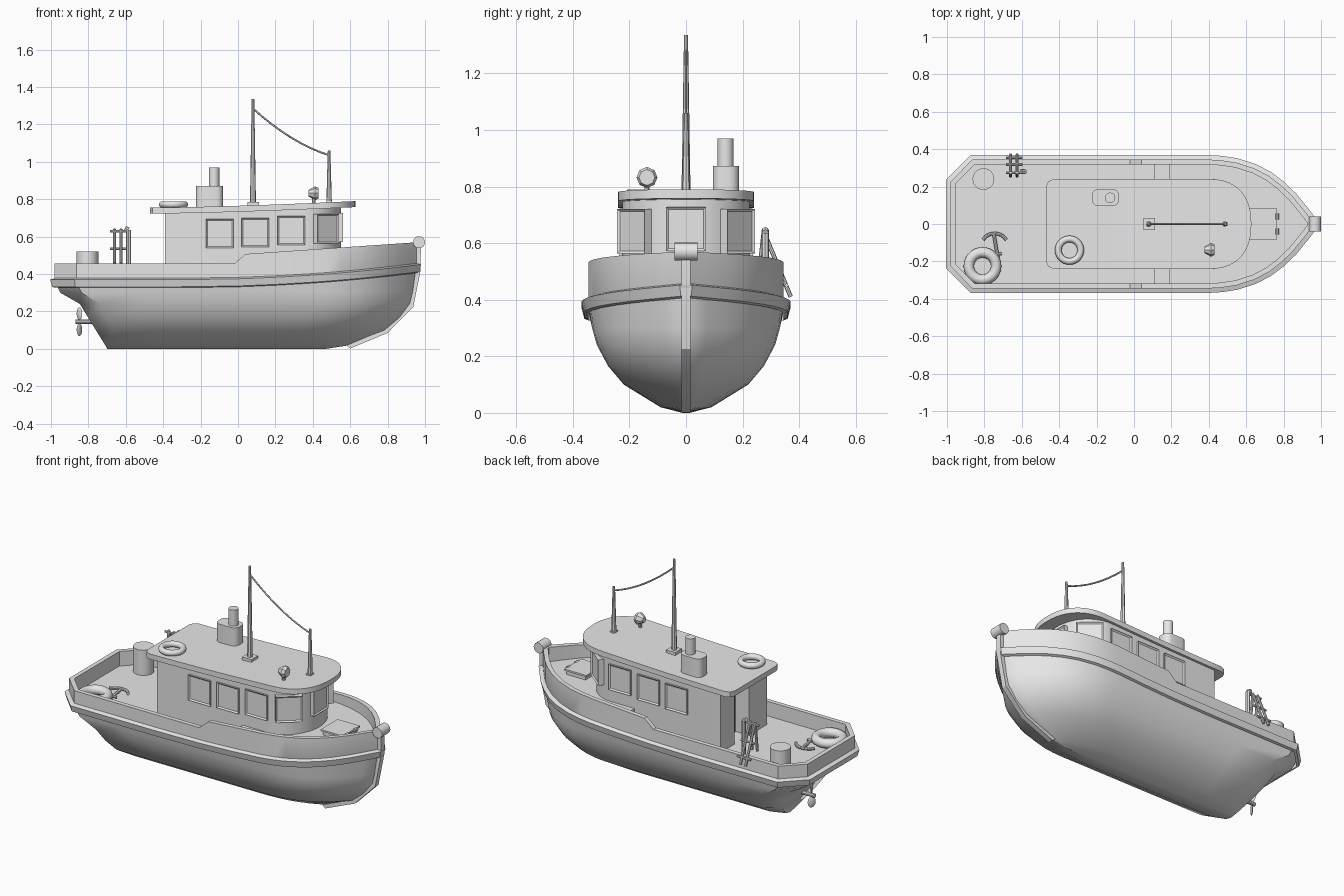
import bpy, bmesh, math
from mathutils import Vector, Matrix

if "Cube" in bpy.data.objects:
    bpy.data.objects.remove(bpy.data.objects["Cube"])

grey = bpy.data.materials.new("plain_grey")
grey.diffuse_color = (0.8, 0.8, 0.8, 1)
grey.use_nodes = True
grey.node_tree.nodes["Principled BSDF"].inputs["Base Color"].default_value = grey.diffuse_color


def make(name, bm, angle=35):
    bmesh.ops.recalc_face_normals(bm, faces=bm.faces)
    me = bpy.data.meshes.new(name)
    bm.to_mesh(me)
    bm.free()
    ob = bpy.data.objects.new(name, me)
    bpy.context.collection.objects.link(ob)
    me.materials.append(grey)
    bpy.ops.object.select_all(action='DESELECT')
    ob.select_set(True)
    bpy.context.view_layer.objects.active = ob
    bpy.ops.object.shade_smooth_by_angle(angle=math.radians(angle))
    return ob


def loft(name, rings, cap="", wrap=False, angle=35):
    """Skin closed rings; cap 'strip' pairs mirrored points, 'ngon' fills flat."""
    bm = bmesh.new()
    vs = [[bm.verts.new(p) for p in r] for r in rings]
    n = len(vs[0])
    pairs = list(zip(vs, vs[1:])) + ([(vs[-1], vs[0])] if wrap else [])
    for a, b in pairs:
        for i in range(n):
            j = (i + 1) % n
            bm.faces.new((a[i], a[j], b[j], b[i]))
    for r in (vs[0], vs[-1]):
        if cap == "strip":
            for i in range(n // 2 - 1):
                bm.faces.new((r[i], r[i + 1], r[n - 2 - i], r[n - 1 - i]))
        elif cap == "ngon":
            bm.faces.new(r)
    return make(name, bm, angle)


def rods(name, segs, n=8):
    """Each segment: start, end, start radius, end radius."""
    bm = bmesh.new()
    for p, q, r1, r2 in segs:
        p, q = Vector(p), Vector(q)
        m = Matrix.Translation((p + q) / 2) @ (q - p).to_track_quat('Z', 'Y').to_matrix().to_4x4()
        bmesh.ops.create_cone(bm, cap_ends=True, segments=n, radius1=r1, radius2=r2,
                              depth=(q - p).length, matrix=m)
    return make(name, bm)


def path(pts, r):
    return [(a, b, r, r) for a, b in zip(pts, pts[1:])]


def box(name, lo, hi, bevel=0):
    bm = bmesh.new()
    size = [b - a for a, b in zip(lo, hi)]
    mid = [(a + b) / 2 for a, b in zip(lo, hi)]
    bmesh.ops.create_cube(bm, size=1, matrix=Matrix.Translation(mid) @ Matrix.Diagonal((*size, 1)))
    if bevel:
        up = [e for e in bm.edges if abs(e.verts[0].co.z - e.verts[1].co.z) > 1e-4]
        bmesh.ops.bevel(bm, geom=up, offset=bevel, segments=4, affect='EDGES', profile=0.5)
    return make(name, bm)


def window(name, c, deg, w, h, depth=0.03):
    bm = bmesh.new()
    m = Matrix.Translation(c) @ Matrix.Rotation(math.radians(deg), 4, 'Z')
    bmesh.ops.create_cube(bm, size=1, matrix=Matrix.Diagonal((depth, w, h, 1)))
    front = [f for f in bm.faces if f.normal.x > 0.9]
    bmesh.ops.inset_individual(bm, faces=front, thickness=0.012, depth=-0.007)
    bm.transform(m)
    return make(name, bm)


def ring_buoy(name, c, big, small, flat=1.0):
    rings = []
    for i in range(28):
        a = i * math.tau / 28
        rings.append([(c[0] + (big + small * math.cos(b)) * math.cos(a),
                       c[1] + (big + small * math.cos(b)) * math.sin(a),
                       c[2] + small * flat * math.sin(b)) for b in [k * math.tau / 10 for k in range(10)]])
    return loft(name, rings, wrap=True, angle=60)


def mirrored(half):
    return [(x, -y) for x, y in half] + [(x, y) for x, y in reversed(half)]


def offset(loop, d):
    out, n = [], len(loop)
    for i in range(n):
        p0, p, p1 = (Vector(loop[k % n]) for k in (i - 1, i, i + 1))
        e0, e1 = (p - p0).normalized(), (p1 - p).normalized()
        n0, n1 = Vector((e0.y, -e0.x)), Vector((e1.y, -e1.x))
        out.append(tuple(p + (n0 + n1) * d / (1 + n0.dot(n1))))
    return out


def sheer(x):
    return 0.362 + 0.078 * max(0, (x + 0.3) / 1.25) ** 2


def rail_top(x):
    if x < -0.01:
        return 0.455
    return 0.507 + 0.063 * (x - 0.04) / 0.92


def lift(loop, z):
    return [(x, y, z(x) if callable(z) else z) for x, y in loop]


# Hull: waterlines (height, half width, stern x, bow x)
T = [0, .06, .2, .35, .496, .527, .62, .71, .75, .79, .84, .88, .915, .946, .975, 1]
F = [.66, 1, 1, 1, 1, 1, 1, 1, .985, .95, .86, .74, .59, .42, .22, .04]


def waterline(w, xs, xb):
    return mirrored([(xs + t * (xb - xs), w * f) for t, f in zip(T, F)])


levels = [(0, .012, -.70, .47), (.02, .09, -.71, .60), (.10, .22, -.76, .79),
          (.165, .275, -.80, .865), (.24, .315, -.845, .92), (.30, .332, -.95, .935)]
sheer_line = waterline(.345, -.98, .955)
loft("hull", [lift(waterline(w, a, b), z) for z, w, a, b in levels] + [lift(sheer_line, sheer)],
     "strip", angle=40)

# Bulwark, cap edge and rubbing rail
inner = offset(sheer_line, -.027)
loft("bulwark", [lift(sheer_line, sheer), lift(sheer_line, rail_top),
                 lift(inner, rail_top), lift(inner, lambda x: .35)], wrap=True, angle=30)
mid, out = offset(sheer_line, .014), offset(sheer_line, .024)
loft("rubbing_rail", [lift(sheer_line, lambda x: sheer(x) - .035), lift(mid, lambda x: sheer(x) - .03),
                      lift(out, lambda x: sheer(x) + .008), lift(sheer_line, lambda x: sheer(x) + .016)],
     wrap=True, angle=25)

# Decks and side steps
deck = offset(sheer_line, -.02)
loft("aft_deck", [lift(deck, .35), lift(deck, .366)], "strip")
half = [(.19, .325)] + [(x, y) for x, y in deck[len(T):][::-1] if x > .2]
fore = mirrored(half)
loft("fore_deck", [lift(fore, .36), lift(fore, .48)], "strip")
for s in (-1, 1):
    box("side_step", (.11, s * .285 - .045, .36), (.192, s * .285 + .045, .425))

# Stem bar and bow roller
stem = [(.60, .018), (.79, .098), (.92, .235), (.958, .42), (.96, .58)]
skin = [(.60, .002), (.80, .085), (.937, .225), (.976, .42), (.978, .58)]
loft("stem_bar", [[(x0 - .02, -.016, z0), (x1, -.016, z1), (x1, .016, z1), (x0 - .02, .016, z0)]
                  for (x0, z0), (x1, z1) in zip(stem, skin)], "ngon", angle=25)
rods("bow_roller", [((.968, -.04, .57), (.968, .04, .57), .032, .032)], 16)

# Cabin with a rounded front and a door recess aft
def roof_top(x):
    return .755 + .035 * max(0, (x + .47) / 1.1) ** 1.5


def rounded_front(cx, a, b, n=12, p=1.0):
    return [(cx + a * math.sin(k / n * math.pi / 2) ** p, b * math.cos(k / n * math.pi / 2) ** p)
            for k in range(n)] + [(cx + a, .012)]


walls = mirrored([(-.39, .225)] + rounded_front(.35, .2, .225))
walls += [(-.39, .09), (-.30, .09), (-.30, -.05), (-.39, -.05)]
loft("cabin", [lift(walls, .36), lift(walls, lambda x: roof_top(x) - .012)], "ngon")
window("door_window", (-.30, .02, .62), 180, .09, .13, .02)
box("door", (-.308, -.03, .37), (-.29, .07, .715))

# Cabin windows
for s in (-1, 1):
    for x, z in ((-.0975, .617), (.0925, .622), (.285, .632)):
        window("side_window", (x, s * .22, z), s * 90, .148, .155)
    window("corner_window", (.468, s * .178, .642), s * 50, .15, .157, .045)
window("front_window", (.54, 0, .65), 0, .14, .155, .045)

# Roof with gentle sheer
edge = [(-.47, .20), (-.458, .228), (-.43, .24)] + [(-.43 + .1 * k, .24) for k in range(1, 8)]
edge += rounded_front(.40, .227, .24, 14, .85)
roof = mirrored(edge)
loft("roof", [lift(roof, lambda x: roof_top(x) - .032), lift(roof, roof_top)], "strip")

# Funnel, masts and stay
box("funnel_base", (-.225, .095, .74), (-.08, .188, .872), .035)
rods("funnel_pipe", [((-.128, .14, .86), (-.128, .14, .97), .028, .028)], 20)
box("mast_foot", (.05, -.032, .75), (.112, .032, .785))
rods("main_mast", [((.08, 0, .78), (.08, 0, 1.335), .016, .007)], 8)
box("fore_mast_foot", (.472, -.017, .77), (.502, .017, .79))
rods("fore_mast", [((.487, 0, .77), (.487, 0, 1.06), .015, .007)], 8)
stay = [(.08 + .407 * t, 0, 1.285 - .25 * t - .12 * t * (1 - t)) for t in [k / 8 for k in range(9)]]
rods("mast_stay", path(stay, .005), 6)

# Searchlight
rods("searchlight", [((.405, -.138, .765), (.405, -.138, .81), .009, .009),
                     ((.378, -.138, .832), (.412, -.138, .832), .018, .037),
                     ((.412, -.138, .832), (.43, -.138, .832), .037, .028)], 8)

# Lifebuoys
ring_buoy("roof_lifebuoy", (-.345, -.14, .772), .060, .018)
ring_buoy("deck_lifebuoy", (-.81, -.225, .395), .073, .028)

# Barrel and bow hatch
rods("barrel", [((-.805, .24, .36), (-.805, .24, .52), .058, .058)], 28)
box("bow_hatch", (.625, -.075, .47), (.755, .075, .505))
box("hatch_lid", (.615, -.082, .503), (.765, .082, .513))
for y in (-.04, .04):
    rods("hatch_hinge", [((.765, y - .015, .507), (.765, y + .015, .507), .01, .01)])

# Anchor lying on the aft deck
arc = [(-.755 + .07 * math.sin(a) + .01, -.115 + .065 * math.cos(a), .385)
       for a in [-1.1 + k * .275 for k in range(9)]]
rods("anchor", path(arc, .009) + [((-.75, -.05, .385), (-.728, -.18, .385), .009, .009),
                                  ((-.75, -.165, .385), (-.708, -.158, .385), .008, .008)])

# Boarding ladder over the side, with its davit post
ladder = []
for x in (-.66, -.625):
    ladder += path([(x, .255, .46), (x, .275, .64), (x, .37, .41)], .008)
for y, z in ((.275, .628), (.318, .535), (.355, .45)):
    ladder += [((-.685, y, z), (-.595, y, z), .007, .007)]
rods("boarding_ladder", ladder)
rods("ladder_post", path([(-.585, .28, .366), (-.585, .28, .635), (-.605, .28, .645)], .013))

# Propeller
rods("propeller_shaft", [((-.87, 0, .145), (-.74, 0, .145), .012, .012)], 10)
for s in (-1, 1):
    bm = bmesh.new()
    m = Matrix.Translation((-.848, 0, .145 + s * .043)) @ Matrix.Rotation(s * .6, 4, 'Z')
    bmesh.ops.create_uvsphere(bm, u_segments=12, v_segments=8, radius=1,
                              matrix=m @ Matrix.Diagonal((.007, .024, .034, 1)))
    make("propeller_blade", bm)
